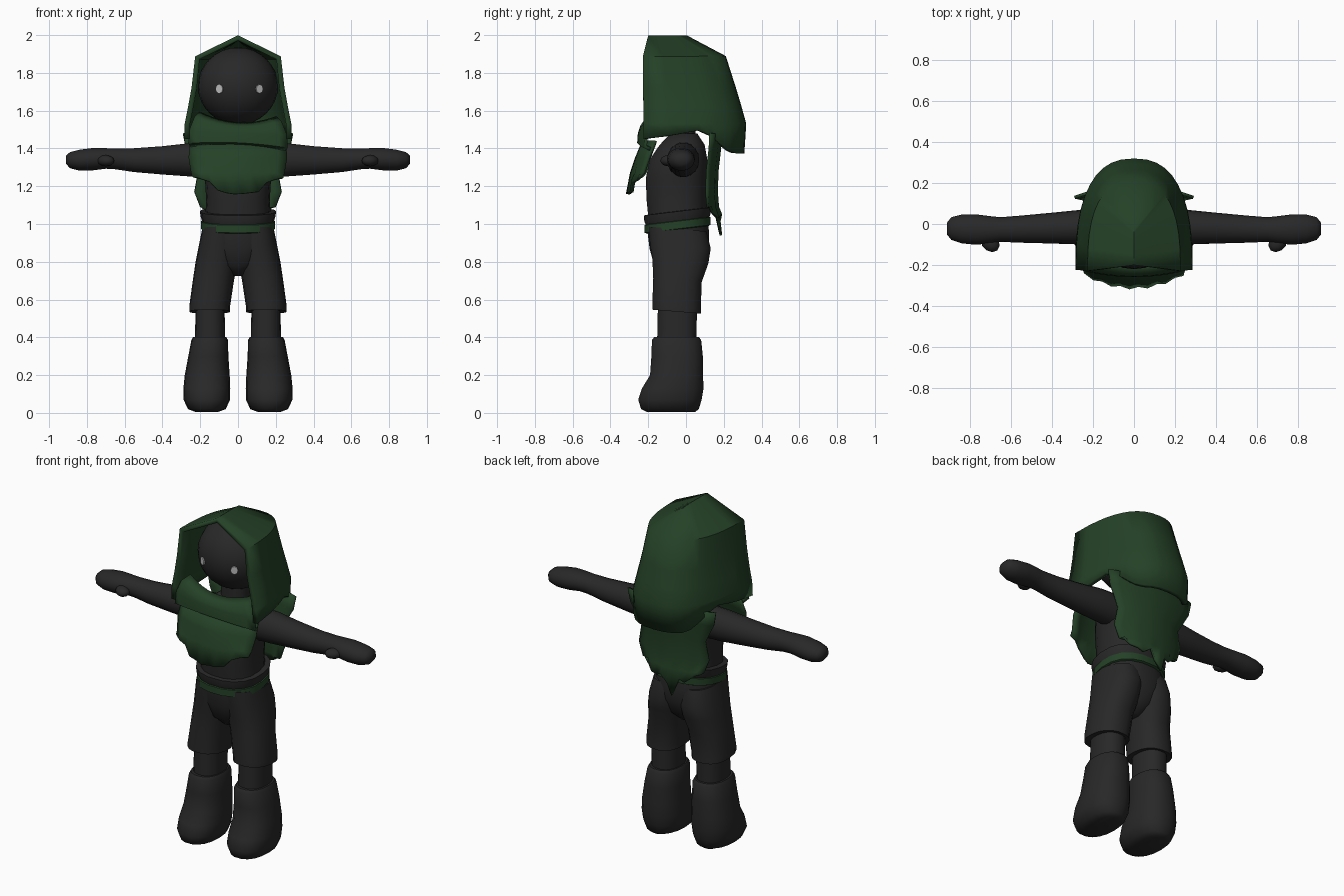
import bpy, bmesh, math
from mathutils import Vector

cube = bpy.data.objects.get("Cube")
if cube:
    bpy.data.objects.remove(cube, do_unlink=True)


def material(name, r, g, b):
    m = bpy.data.materials.new(name)
    m.use_nodes = True
    m.diffuse_color = (r, g, b, 1)
    m.node_tree.nodes["Principled BSDF"].inputs["Base Color"].default_value = (r, g, b, 1)
    return m


DARK = material("charcoal cloth", 0.021, 0.021, 0.021)
GREEN = material("forest green cloth", 0.018, 0.053, 0.02)
EYE = material("pale grey eye", 0.5, 0.5, 0.5)


def finish(bm, name, mat, angle=50):
    bmesh.ops.remove_doubles(bm, verts=bm.verts, dist=0.0005)
    bmesh.ops.recalc_face_normals(bm, faces=bm.faces)
    me = bpy.data.meshes.new(name)
    bm.to_mesh(me)
    bm.free()
    me.materials.append(mat)
    ob = bpy.data.objects.new(name, me)
    bpy.context.collection.objects.link(ob)
    bpy.ops.object.select_all(action="DESELECT")
    ob.select_set(True)
    bpy.context.view_layer.objects.active = ob
    bpy.ops.object.shade_smooth_by_angle(angle=math.radians(angle))
    return ob


def loft(name, rings, mat, along="z", mirror=1, tilt=0.0, sides=18, power=0.85):
    """Closed tube; each ring is (position, centre a, centre b, radius a, radius b)."""
    bm = bmesh.new()
    loops = []
    for p, ca, cb, ra, rb in rings:
        loop = []
        for i in range(sides):
            t = math.tau * i / sides
            c, s = math.cos(t), math.sin(t)
            a = ca + ra * math.copysign(abs(c) ** power, c)
            b = cb + rb * math.copysign(abs(s) ** power, s)
            co = (a, b, p + tilt * b) if along == "z" else (p, a, b)
            loop.append(bm.verts.new((co[0] * mirror, co[1], co[2])))
        loops.append(loop)
    for lo, hi in zip(loops, loops[1:]):
        for i in range(sides):
            j = (i + 1) % sides
            bm.faces.new((lo[i], lo[j], hi[j], hi[i]))
    bm.faces.new(loops[0])
    bm.faces.new(loops[-1])
    return finish(bm, name, mat)


def sheet(name, rows, mat, thickness):
    """Cloth patch from rows of points, given thickness."""
    bm = bmesh.new()
    grid = [[bm.verts.new(p) for p in row] for row in rows]
    for lo, hi in zip(grid, grid[1:]):
        for i in range(len(lo) - 1):
            bm.faces.new((lo[i], lo[i + 1], hi[i + 1], hi[i]))
    ob = finish(bm, name, mat)
    mod = ob.modifiers.new("thickness", "SOLIDIFY")
    mod.thickness = thickness
    mod.offset = 0
    return ob


def drape(name, levels, hem, bend, thickness):
    """Hanging cloth: levels are (z, y, half width); the hem gives ragged bottom heights."""
    n = len(hem)
    rows = []
    for k, (z, y, w) in enumerate(levels):
        row = []
        for i in range(n):
            u = 2 * i / (n - 1) - 1
            zz = hem[i] if k == len(levels) - 1 else z
            ripple = 0.008 * (-1) ** i * k / len(levels)
            row.append(Vector((w * u, y + bend * u * u + ripple, zz)))
        rows.append(row)
    return sheet(name, rows, GREEN, thickness)


# Head and eyes
bm = bmesh.new()
bmesh.ops.create_uvsphere(bm, u_segments=24, v_segments=16, radius=1)
for v in bm.verts:
    v.co = Vector((v.co.x * 0.212, v.co.y * 0.2 - 0.02, v.co.z * 0.205 + 1.73))
finish(bm, "head", DARK)
for side, label in ((1, "left"), (-1, "right")):
    bpy.ops.mesh.primitive_cylinder_add(
        vertices=8, radius=0.022, depth=0.009,
        location=(0.008 + side * 0.105, -0.196, 1.715), rotation=(math.pi / 2, 0, side * 0.5))
    eye = bpy.context.object
    eye.name = label + "_eye"
    eye.scale = (0.95, 1.1, 1)
    eye.data.materials.append(EYE)

# Torso, jacket hem, belt and pelvis
loft("neck", [(1.4, 0, -0.02, 0.08, 0.07), (1.57, 0, -0.02, 0.08, 0.07)], DARK)
loft("torso", [(1.02, 0, -0.045, 0.175, 0.155), (1.12, 0, -0.05, 0.168, 0.16),
               (1.24, 0, -0.05, 0.175, 0.165), (1.34, 0, -0.04, 0.19, 0.155),
               (1.42, 0, -0.02, 0.165, 0.12), (1.48, 0, -0.01, 0.09, 0.07)], DARK)
loft("jacket_hem", [(1.015, 0, -0.045, 0.188, 0.168), (1.04, 0, -0.045, 0.197, 0.178),
                    (1.072, 0, -0.045, 0.202, 0.18), (1.074, 0, -0.045, 0.17, 0.15)],
     DARK, tilt=0.12)
loft("belt", [(0.975, 0, -0.045, 0.185, 0.165), (0.98, 0, -0.045, 0.196, 0.177),
              (1.02, 0, -0.045, 0.196, 0.177), (1.025, 0, -0.045, 0.185, 0.165)],
     GREEN, tilt=0.12)
loft("pelvis", [(0.725, 0, -0.04, 0.03, 0.07), (0.78, 0, -0.04, 0.11, 0.13),
                (0.87, 0, -0.035, 0.18, 0.16), (0.95, 0, -0.04, 0.19, 0.165),
                (1.02, 0, -0.045, 0.182, 0.162)], DARK)

# Limbs on both sides
for m, label in ((1, "left_"), (-1, "right_")):
    loft(label + "trouser_leg",
         [(0.535, 0.15, -0.05, 0.085, 0.105), (0.532, 0.15, -0.05, 0.108, 0.13),
          (0.56, 0.15, -0.05, 0.108, 0.13), (0.7, 0.13, -0.045, 0.109, 0.13),
          (0.8, 0.113, -0.03, 0.111, 0.15), (0.88, 0.1, -0.03, 0.108, 0.163),
          (0.97, 0.09, -0.045, 0.1, 0.155)], DARK, mirror=m, tilt=-0.08)
    loft(label + "shin", [(0.34, 0.148, -0.05, 0.08, 0.105), (0.57, 0.148, -0.045, 0.077, 0.105)],
         DARK, mirror=m)
    loft(label + "boot",
         [(0.005, 0.165, -0.08, 0.06, 0.13), (0.02, 0.165, -0.085, 0.1, 0.155),
          (0.07, 0.165, -0.085, 0.123, 0.17), (0.13, 0.165, -0.07, 0.124, 0.165),
          (0.2, 0.163, -0.05, 0.119, 0.142), (0.3, 0.157, -0.047, 0.106, 0.138),
          (0.385, 0.15, -0.05, 0.097, 0.132), (0.402, 0.15, -0.05, 0.088, 0.12),
          (0.402, 0.15, -0.05, 0.07, 0.1)], DARK, mirror=m)
    loft(label + "arm",
         [(0.1, -0.015, 1.34, 0.085, 0.095), (0.25, -0.015, 1.34, 0.085, 0.09),
          (0.4, -0.02, 1.337, 0.075, 0.076), (0.55, -0.025, 1.338, 0.066, 0.064),
          (0.65, -0.027, 1.345, 0.06, 0.056), (0.7, -0.028, 1.347, 0.066, 0.055),
          (0.77, -0.027, 1.343, 0.074, 0.06), (0.84, -0.024, 1.338, 0.07, 0.056),
          (0.89, -0.022, 1.338, 0.055, 0.043), (0.91, -0.022, 1.34, 0.03, 0.022)],
         DARK, along="x", mirror=m, power=1)
    bm = bmesh.new()
    bmesh.ops.create_icosphere(bm, subdivisions=2, radius=1)
    for v in bm.verts:
        v.co = Vector(((0.7 + v.co.x * 0.045 + v.co.y * 0.01) * m,
                       -0.092 + v.co.y * 0.045, 1.335 + v.co.z * 0.03))
    finish(bm, label + "thumb", DARK)

# Hood: arched levels that close on a ridge, open at the face
STEPS = 20
rows = []
for k, (z, w, front, back) in enumerate((
        (None, 0.272, -0.225, 0.295), (1.53, 0.268, -0.225, 0.305), (1.62, 0.25, -0.225, 0.28),
        (1.72, 0.232, -0.228, 0.25), (1.88, 0.215, -0.228, 0.2), (1.985, 0, -0.2, 0.0))):
    row = []
    for i in range(STEPS + 1):
        a = math.pi * (i / STEPS - 0.5)
        s, c = math.sin(a), max(0.0, math.cos(a))
        zz = z
        if k == 0:
            zz = 1.45 + 0.1 * c if c < 0.5 else 1.5 - 0.125 * min(1, (c - 0.5) / 0.35)
        row.append(Vector((w * math.copysign(abs(s) ** 0.8, s),
                           front + (back - front) * c ** 0.75, zz)))
    rows.append(row)
sheet("hood", rows, GREEN, 0.028)

# Cowl band under the chin
rows = []
for z, y, w, dip in ((1.575, -0.19, 0.205, 0.045), (1.55, -0.235, 0.23, 0.04),
                     (1.48, -0.245, 0.258, 0.0), (1.42, -0.25, 0.262, -0.015),
                     (1.405, -0.215, 0.25, -0.015)):
    row = []
    for i in range(13):
        u = i / 6 - 1
        row.append(Vector((w * u, y + 0.035 * u * u, z - dip * (1 - u * u) - 0.012 * u)))
    rows.append(row)
sheet("cowl_band", rows, GREEN, 0.02)

# Ragged chest bib and back cape
drape("chest_bib", [(1.44, -0.225, 0.25), (1.35, -0.26, 0.258), (1.27, -0.285, 0.245), (1.2, -0.305, 0.24)],
      [1.25, 1.24, 1.225, 1.18, 1.165, 1.158, 1.16, 1.165, 1.17, 1.22, 1.235, 1.245], 0.065, 0.016)
drape("back_cape", [(1.48, 0.185, 0.29), (1.4, 0.18, 0.275), (1.28, 0.165, 0.21),
                    (1.17, 0.16, 0.23), (1.09, 0.165, 0.2), (1.03, 0.18, 0.18)],
      [1.08, 1.06, 1.03, 1.04, 0.94, 1.0, 1.05, 1.03, 1.04, 1.06, 1.09], -0.055, 0.014)
